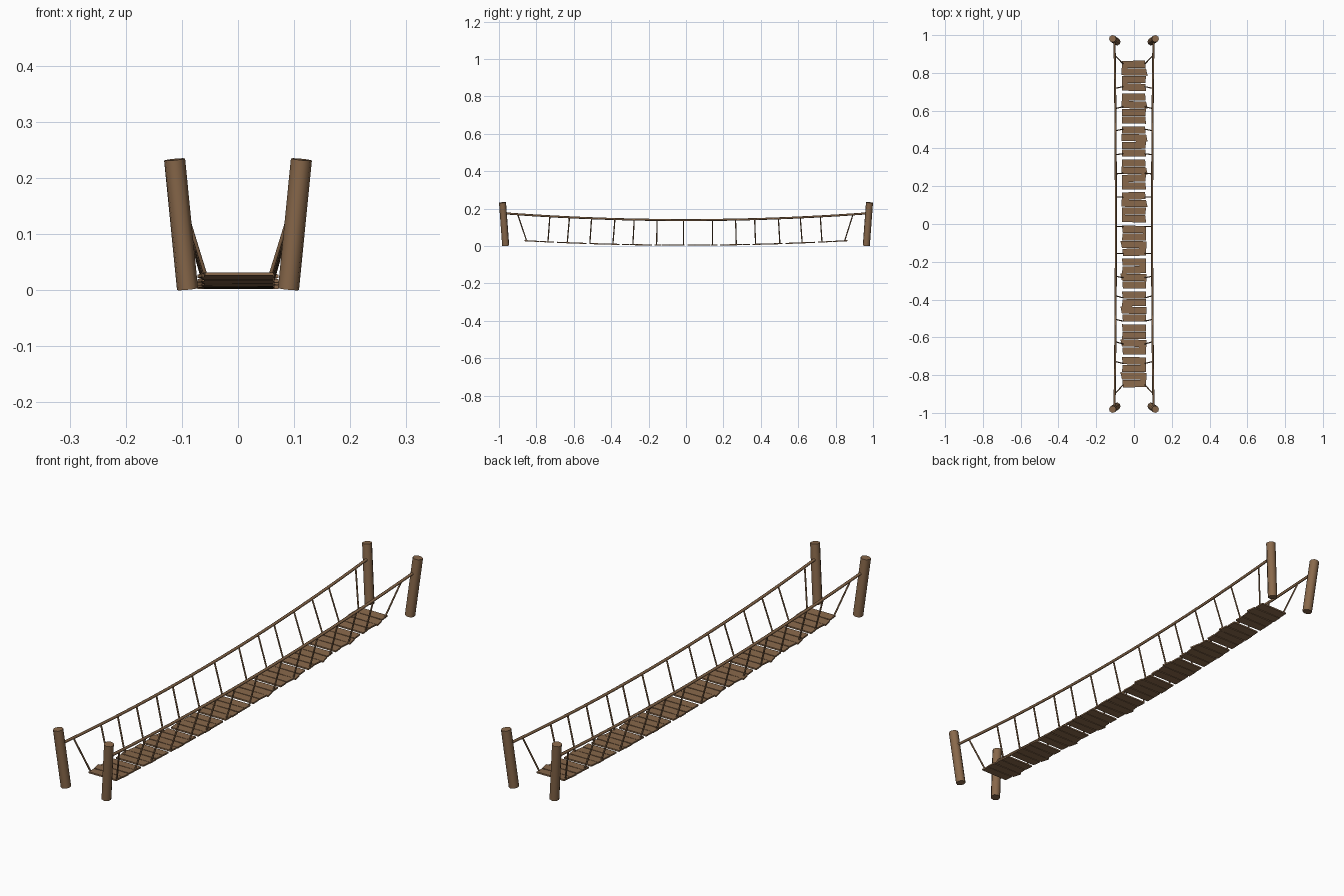
import bpy, bmesh, math
from mathutils import Vector, Matrix

cube = bpy.data.objects.get("Cube")
if cube:
    bpy.data.objects.remove(cube, do_unlink=True)


def material(name, rgb):
    m = bpy.data.materials.new(name)
    m.use_nodes = True
    m.diffuse_color = (*rgb, 1)
    m.node_tree.nodes["Principled BSDF"].inputs["Base Color"].default_value = (*rgb, 1)
    return m


wood = material("brown wood", (0.25, 0.14, 0.07))


def finish(name, bm, smooth=False):
    mesh = bpy.data.meshes.new(name)
    bmesh.ops.recalc_face_normals(bm, faces=bm.faces)
    bm.to_mesh(mesh)
    bm.free()
    mesh.materials.append(wood)
    obj = bpy.data.objects.new(name, mesh)
    bpy.context.collection.objects.link(obj)
    if smooth:
        bpy.ops.object.select_all(action='DESELECT')
        obj.select_set(True)
        bpy.context.view_layer.objects.active = obj
        bpy.ops.object.shade_smooth_by_angle(angle=math.radians(65))


def add_rod(bm, a, b, radius, sides):
    a, b = Vector(a), Vector(b)
    d = b - a
    turn = d.to_track_quat('Z', 'Y').to_matrix().to_4x4()
    bmesh.ops.create_cone(bm, cap_ends=True, segments=sides, radius1=radius,
                          radius2=radius, depth=d.length,
                          matrix=Matrix.Translation((a + b) / 2) @ turn)


def rope_z(y):
    return 0.139 + 0.036 * (y / 0.97) ** 2


def rope_x(y):
    return 0.096 + 0.007 * (y / 0.97) ** 2


def deck_z(y):
    return 0.004 + 0.024 * (y / 0.865) ** 2


# Leaning posts at the four corners
for end, sy in (("front", -1), ("back", 1)):
    for side, sx in (("right", -1), ("left", 1)):
        bm = bmesh.new()
        add_rod(bm, (sx * 0.09, sy * 0.964, 0.002),
                (sx * 0.113, sy * 0.981, 0.233), 0.019, 8)
        finish(f"{end}_{side}_post", bm, smooth=True)

# Sagging hand ropes
for side, sx in (("right", -1), ("left", 1)):
    curve = bpy.data.curves.new(f"{side}_hand_rope", 'CURVE')
    curve.dimensions = '3D'
    curve.bevel_depth = 0.0055
    curve.bevel_resolution = 2
    curve.use_fill_caps = True
    spline = curve.splines.new('POLY')
    count = 25
    spline.points.add(count - 1)
    for i, p in enumerate(spline.points):
        y = -0.975 + 1.95 * i / (count - 1)
        p.co = (sx * rope_x(y), y, rope_z(y), 1)
    spline.use_smooth = True
    curve.materials.append(wood)
    bpy.context.collection.objects.link(bpy.data.objects.new(f"{side}_hand_rope", curve))

# Hanger ropes from hand ropes to deck: (top y, bottom y)
hangers = [(-0.9, -0.852), (-0.728, -0.738), (-0.623, -0.635), (-0.505, -0.514),
           (-0.38, -0.391), (-0.277, -0.284), (-0.155, -0.157), (-0.013, -0.013),
           (0.142, 0.142), (0.265, 0.269), (0.367, 0.372), (0.494, 0.502),
           (0.611, 0.621), (0.718, 0.727), (0.893, 0.848)]
for side, sx in (("right", -1), ("left", 1)):
    bm = bmesh.new()
    for top, low in hangers:
        add_rod(bm, (sx * rope_x(top), top, rope_z(top)),
                (sx * 0.058, low, deck_z(low)), 0.0034, 6)
    finish(f"{side}_hangers", bm, smooth=True)

# Deck planks in groups of four: (right edge, left edge, left end slant, skew)
pattern = [(-0.063, 0.060, 0.001, 0.0005), (-0.065, 0.068, 0.004, -0.0015),
           (-0.063, 0.062, -0.002, 0.001), (-0.063, 0.062, 0.001, -0.0005)]


def add_plank(bm, y, low_x, high_x, slant, skew, turn):
    half, thick = 0.0188, 0.006
    verts = []
    for dz in (0, thick):
        for x, dy in ((low_x, -half - skew), (high_x + slant, -half + skew),
                      (high_x - slant, half + skew), (low_x, half - skew)):
            yy = y + dy
            verts.append(bm.verts.new((turn * x, turn * yy, deck_z(yy) + dz - 0.002)))
    bm.faces.new(verts[:4])
    bm.faces.new(verts[4:])
    for i in range(4):
        j = (i + 1) % 4
        bm.faces.new((verts[i], verts[j], verts[j + 4], verts[i + 4]))


for end, turn in (("back", 1), ("front", -1)):
    bm = bmesh.new()
    for group in range(5):
        start = 0.865 - 0.174 * group
        for k, shape in enumerate(pattern):
            add_plank(bm, start - 0.0195 - 0.0405 * k, *shape, turn)
    finish(f"{end}_planks", bm)
